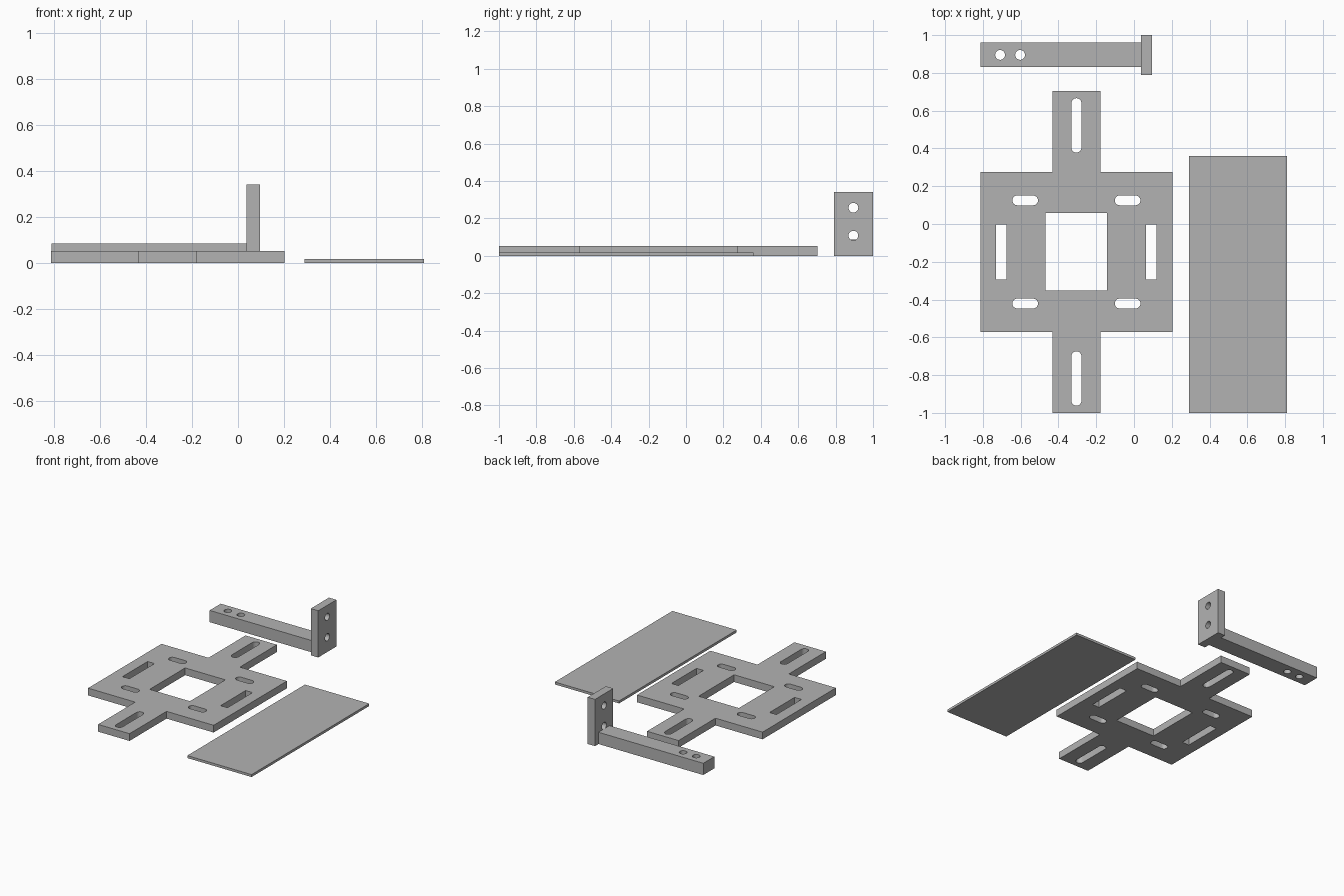
import bpy
from math import pi, cos, sin
from mathutils import Matrix

cube = bpy.data.objects.get("Cube")
if cube:
    bpy.data.objects.remove(cube)

grey = bpy.data.materials.new("plain grey")
grey.use_nodes = True
grey.diffuse_color = (0.45, 0.45, 0.45, 1)
grey.node_tree.nodes["Principled BSDF"].inputs["Base Color"].default_value = (0.45, 0.45, 0.45, 1)


def rect(x0, x1, y0, y1):
    return [(x0, y0), (x1, y0), (x1, y1), (x0, y1)]


def slot(x, y, length, r, vertical=False, n=12):
    """Round-ended slot outline; a length of 2r gives a circle."""
    h = length / 2 - r
    pts = []
    for side, start in ((1, -pi / 2), (-1, pi / 2)):
        for i in range(n + 1 if h > 0.001 else n):
            a = start + pi * i / n
            pts.append((side * h + r * cos(a), r * sin(a)))
    return [(x - v, y + u) if vertical else (x + u, y + v) for u, v in pts]


def extrude_profile(name, outlines, depth, matrix=Matrix()):
    """Fill the first outline, leave the others as holes, thicken it upward."""
    curve = bpy.data.curves.new(name, "CURVE")
    curve.dimensions = "2D"
    curve.fill_mode = "BOTH"
    curve.extrude = depth / 2
    for pts in outlines:
        spline = curve.splines.new("POLY")
        spline.points.add(len(pts) - 1)
        for p, (x, y) in zip(spline.points, pts):
            p.co = (x, y, 0, 1)
        spline.use_cyclic_u = True
    helper = bpy.data.objects.new(name + " outline", curve)
    bpy.context.collection.objects.link(helper)
    bpy.context.view_layer.update()
    graph = bpy.context.evaluated_depsgraph_get()
    mesh = bpy.data.meshes.new_from_object(helper.evaluated_get(graph))
    bpy.data.objects.remove(helper)
    mesh.transform(matrix @ Matrix.Translation((0, 0, depth / 2)))
    mesh.name = name
    mesh.materials.clear()
    mesh.materials.append(grey)
    obj = bpy.data.objects.new(name, mesh)
    bpy.context.collection.objects.link(obj)
    bpy.ops.object.select_all(action="DESELECT")
    obj.select_set(True)
    bpy.context.view_layer.objects.active = obj
    bpy.ops.object.shade_smooth_by_angle(angle=pi / 6)
    return obj


# Cross-shaped mounting plate, symmetric about its own centre
cx, cy = -0.305, -0.148
quarter = [(0.508, 0.424), (0.127, 0.424), (0.127, 0.852)]
outline = []
for sx, sy in ((1, 1), (-1, 1), (-1, -1), (1, -1)):
    corner = quarter if sx == sy else quarter[::-1]
    outline += [(cx + sx * x, cy + sy * y) for x, y in corner]
holes = [rect(cx - 0.163, cx + 0.163, cy - 0.205, cy + 0.205)]
for s in (-1, 1):
    holes.append(slot(cx, cy + s * 0.67, 0.288, 0.027, vertical=True))
    holes.append(rect(cx + s * 0.397 - 0.028, cx + s * 0.397 + 0.028, cy - 0.145, cy + 0.145))
    for t in (-1, 1):
        holes.append(slot(cx + s * 0.271, cy + t * 0.273, 0.136, 0.026))
extrude_profile("mounting_plate", [outline] + holes, 0.053)

# Thin rectangular sheet
extrude_profile("cover_sheet", [rect(0.29, 0.81, -1, 0.36)], 0.018)

# Bracket: bar with two vertical holes, joined to an upright end plate
extrude_profile("bracket_bar", [rect(-0.812, 0.036, 0.832, 0.96),
                                slot(-0.709, 0.895, 0.052, 0.026),
                                slot(-0.603, 0.895, 0.052, 0.026)], 0.086)
upright = Matrix(((0, 0, 1, 0.036), (1, 0, 0, 0), (0, 1, 0, 0), (0, 0, 0, 1)))
extrude_profile("bracket_end_plate", [rect(0.79, 1, 0, 0.342),
                                      slot(0.895, 0.108, 0.052, 0.026),
                                      slot(0.895, 0.257, 0.052, 0.026)], 0.06, upright)
